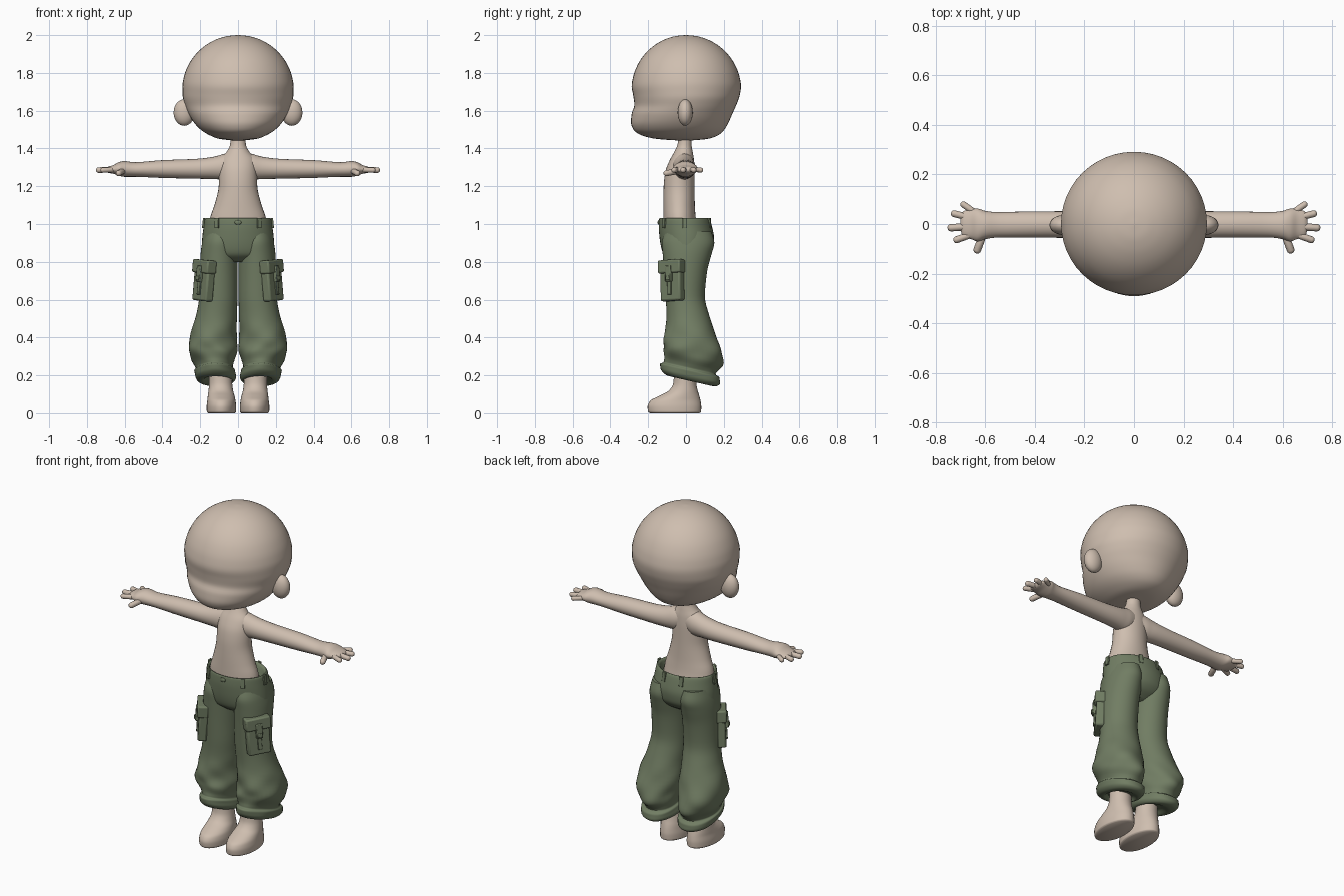
import bpy, bmesh, math
from mathutils import Vector, Matrix


def material(name, rgb):
    m = bpy.data.materials.new(name)
    m.diffuse_color = (*rgb, 1)
    return m


SKIN = material("warm beige skin", (0.62, 0.515, 0.43))
CLOTH = material("olive green cloth", (0.165, 0.205, 0.125))


def finish(name, bm, mat, mirror=False, angle=50, bevel=0):
    bmesh.ops.recalc_face_normals(bm, faces=bm.faces)
    me = bpy.data.meshes.new(name)
    bm.to_mesh(me)
    bm.free()
    me.materials.append(mat)
    ob = bpy.data.objects.new(name, me)
    bpy.context.collection.objects.link(ob)
    if bevel:
        b = ob.modifiers.new("bevel", 'BEVEL')
        b.width, b.segments = bevel, 2
    if mirror:
        ob.modifiers.new("mirror", 'MIRROR')
    bpy.ops.object.select_all(action='DESELECT')
    ob.select_set(True)
    bpy.context.view_layer.objects.active = ob
    bpy.ops.object.shade_smooth_by_angle(angle=math.radians(angle))
    return ob


def smooth_rings(rings, steps):
    """Interpolate ring values without overshoot."""
    n = len(rings)
    d = [[b - a for a, b in zip(rings[i], rings[i + 1])] for i in range(n - 1)]

    def slope(i, k):
        if i == 0 or i == n - 1:
            return d[min(i, n - 2)][k]
        p, q = d[i - 1][k], d[i][k]
        return 2 * p * q / (p + q) if p * q > 0 else 0

    out = []
    for i in range(n - 1):
        for s in range(steps):
            t = s / steps
            out.append([rings[i][k] + slope(i, k) * (t**3 - 2*t*t + t)
                        + d[i][k] * (3*t*t - 2*t**3)
                        + slope(i + 1, k) * (t**3 - t*t) for k in range(len(rings[i]))])
    out.append(list(rings[-1]))
    return out


def loft(name, rings, mat, mirror=False, along_x=False, tilt=None, fold=None,
         segs=32, steps=4, angle=50):
    """Ring: position, centre across, half width, low side, high side."""
    bm = bmesh.new()
    loops = []
    for p, c, r, lo, hi in smooth_rings(rings, steps):
        loop = []
        for j in range(segs):
            a = 2 * math.pi * j / segs
            k = 1 + (fold(p, a) if fold else 0)
            u = c + r * k * math.cos(a)
            v = (lo + hi) / 2 + (hi - lo) / 2 * k * math.sin(a)
            z = p + (tilt(p, v) if tilt else 0)
            loop.append(bm.verts.new((p, u, v) if along_x else (u, v, z)))
        loops.append(loop)
    for A, B in zip(loops, loops[1:]):
        for j in range(segs):
            k = (j + 1) % segs
            bm.faces.new((A[j], A[k], B[k], B[j]))
    bm.faces.new(loops[0])
    bm.faces.new(loops[-1])
    return finish(name, bm, mat, mirror, angle)


def ball(name, loc, size, mat, mirror=False):
    bm = bmesh.new()
    bmesh.ops.create_uvsphere(bm, u_segments=24, v_segments=14, radius=1,
                              matrix=Matrix.Translation(loc) @ Matrix.Diagonal((*size, 1)))
    return finish(name, bm, mat, mirror)


def capsule(name, a, b, r, mat):
    a, b = Vector(a), Vector(b)
    bm = bmesh.new()
    bmesh.ops.create_uvsphere(bm, u_segments=12, v_segments=9, radius=r)
    for v in bm.verts:
        if v.co.z > 0:
            v.co.z += (b - a).length - r
    rot = (b - a).to_track_quat('Z', 'Y').to_matrix().to_4x4()
    bm.transform(Matrix.Translation(a) @ rot)
    return finish(name, bm, mat, True)


def slab(name, frame, loc, size, mat=CLOTH, mirror=True, bevel=0.004):
    bm = bmesh.new()
    bmesh.ops.create_cube(bm, size=1, matrix=frame @ Matrix.Translation(loc)
                          @ Matrix.Diagonal((*size, 1)))
    return finish(name, bm, mat, mirror, 40, bevel)


# Head: round skull, then a shallow brow dip and full jaw
skull = [(1.71 + 0.29 * math.sin(e), 0, 0.295 * math.cos(e),
          -0.288 * math.cos(e), 0.292 * math.cos(e))
         for e in (math.radians(x) for x in (89, 80, 70, 58, 45, 30, 15, 4))]
loft("head", skull + [
    (1.68, 0, 0.293, -0.279, 0.284), (1.63, 0, 0.28, -0.273, 0.266),
    (1.585, 0, 0.262, -0.287, 0.246), (1.54, 0, 0.235, -0.291, 0.226),
    (1.50, 0, 0.198, -0.278, 0.203), (1.47, 0, 0.15, -0.235, 0.17),
    (1.45, 0, 0.095, -0.15, 0.11), (1.441, 0, 0.01, -0.02, 0.01)],
    SKIN, segs=48, angle=80)
ball("ear", (0.285, -0.004, 1.59), (0.056, 0.04, 0.07), SKIN, True)

# Torso and neck
loft("torso", [
    (0.93, 0, 0.16, -0.12, 0.07), (1.03, 0, 0.148, -0.12, 0.052),
    (1.10, 0, 0.125, -0.12, 0.047), (1.20, 0, 0.102, -0.118, 0.045),
    (1.28, 0, 0.10, -0.108, 0.045), (1.34, 0, 0.092, -0.085, 0.042),
    (1.385, 0, 0.058, -0.06, 0.035), (1.42, 0, 0.042, -0.045, 0.03),
    (1.50, 0, 0.036, -0.035, 0.03)], SKIN)

# Arms with palms
loft("arm", [
    (0.02, -0.01, 0.05, 1.25, 1.38), (0.07, -0.01, 0.058, 1.235, 1.372),
    (0.13, -0.005, 0.056, 1.238, 1.356), (0.22, -0.002, 0.054, 1.24, 1.345),
    (0.40, -0.002, 0.053, 1.244, 1.338), (0.54, -0.003, 0.051, 1.25, 1.327),
    (0.60, -0.004, 0.057, 1.25, 1.333), (0.63, -0.004, 0.066, 1.256, 1.328),
    (0.66, 0.0, 0.06, 1.266, 1.312), (0.69, 0.0, 0.05, 1.272, 1.302),
    (0.70, 0.0, 0.02, 1.28, 1.294)], SKIN, True, True, segs=24)
for name, start, end, r in (
        ("little_finger", (0.64, 0.045), (0.698, 0.086), 0.013),
        ("ring_finger", (0.66, 0.025), (0.738, 0.045), 0.014),
        ("middle_finger", (0.66, -0.01), (0.752, -0.016), 0.015),
        ("index_finger", (0.65, -0.04), (0.728, -0.068), 0.014)):
    capsule(name, (*start, 1.288), (*end, 1.285), r, SKIN)
capsule("thumb", (0.61, -0.045, 1.28), (0.637, -0.118, 1.266), 0.016, SKIN)

# Feet and ankles
loft("foot", [
    (0.0, 0.088, 0.070, -0.19, 0.07), (0.008, 0.088, 0.077, -0.2, 0.08),
    (0.035, 0.088, 0.078, -0.203, 0.081), (0.065, 0.088, 0.075, -0.19, 0.077),
    (0.09, 0.089, 0.071, -0.145, 0.071), (0.12, 0.091, 0.065, -0.09, 0.062),
    (0.16, 0.092, 0.061, -0.067, 0.055), (0.22, 0.093, 0.06, -0.063, 0.055),
    (0.35, 0.095, 0.06, -0.063, 0.055)], SKIN, True)

# Trouser hips with an open waistband
loft("trouser_hips", [
    (0.98, 0, 0.15, -0.12, 0.09), (1.025, 0, 0.162, -0.13, 0.11),
    (1.031, 0, 0.17, -0.138, 0.12), (1.025, 0, 0.176, -0.142, 0.126),
    (0.985, 0, 0.182, -0.144, 0.138), (0.93, 0, 0.189, -0.14, 0.148),
    (0.88, 0, 0.192, -0.132, 0.142), (0.84, 0, 0.185, -0.118, 0.118),
    (0.80, 0, 0.12, -0.07, 0.06)], CLOTH, segs=40)


# Baggy trouser legs: creases grow towards the tilted hem
def hem_tilt(z, y):
    return -0.23 * max(0, min(1, (0.5 - z) / 0.22)) * (y - 0.03)


def creases(z, a):
    w = max(0, 1 - abs(z - 0.32) / 0.2)
    return w * (0.045 * math.sin(3 * a + 30 * z) + 0.025 * math.sin(5 * a - 45 * z))


loft("trouser_leg", [
    (0.96, 0.095, 0.08, -0.11, 0.135), (0.90, 0.098, 0.092, -0.128, 0.15),
    (0.84, 0.1, 0.098, -0.123, 0.135), (0.75, 0.102, 0.1, -0.116, 0.112),
    (0.62, 0.104, 0.101, -0.108, 0.1), (0.52, 0.113, 0.108, -0.103, 0.122),
    (0.42, 0.129, 0.122, -0.11, 0.16), (0.35, 0.135, 0.128, -0.118, 0.187),
    (0.30, 0.132, 0.12, -0.124, 0.192), (0.255, 0.125, 0.102, -0.115, 0.168),
    (0.235, 0.122, 0.098, -0.115, 0.16), (0.222, 0.122, 0.108, -0.132, 0.182),
    (0.195, 0.119, 0.108, -0.13, 0.184), (0.172, 0.115, 0.094, -0.108, 0.16),
    (0.168, 0.11, 0.08, -0.09, 0.13), (0.19, 0.1, 0.06, -0.07, 0.07)],
    CLOTH, True, tilt=hem_tilt, fold=creases, segs=40, angle=45)

# Belt loops around the waist, and the front button
for deg in (-128 + 180, 0, 72):
    a = math.radians(-deg if deg != 72 else deg)
    loc = Vector((0.181 * math.cos(a), 0.137 * math.sin(a) - 0.006, 1.005))
    normal = Vector((math.cos(a) / 0.181, math.sin(a) / 0.137, 0)).normalized()
    frame = Matrix.Translation(loc) @ Matrix.Rotation(
        math.atan2(normal.y, normal.x), 4, 'Z') @ Matrix.Rotation(-0.1, 4, 'Y')
    slab("belt_loop", frame, (0.002, 0, 0), (0.01, 0.024, 0.054), bevel=0.002)
ball("waist_button", (0, -0.144, 1.008), (0.018, 0.006, 0.012), CLOTH)

# Cargo pockets on the outer front of each thigh (local x points outward)
pocket = (Matrix.Translation((0.18, -0.072, 0.7)) @ Matrix.Rotation(-0.62, 4, 'Z')
          @ Matrix.Rotation(-0.06, 4, 'Y') @ Matrix.Rotation(0.06, 4, 'X'))
slab("pocket_bag", pocket, (0.0, 0, -0.012), (0.05, 0.128, 0.19), bevel=0.01)
slab("pocket_flap", pocket, (0.005, 0, 0.075), (0.062, 0.142, 0.07), bevel=0.008)
slab("pocket_strap", pocket, (0.018, 0, 0.036), (0.05, 0.036, 0.085), bevel=0.004)
slab("strap_buckle", pocket, (0.024, 0, 0.012), (0.05, 0.026, 0.022), bevel=0.004)
slab("strap_end", pocket, (0.008, 0, -0.035), (0.05, 0.024, 0.08), bevel=0.003)
